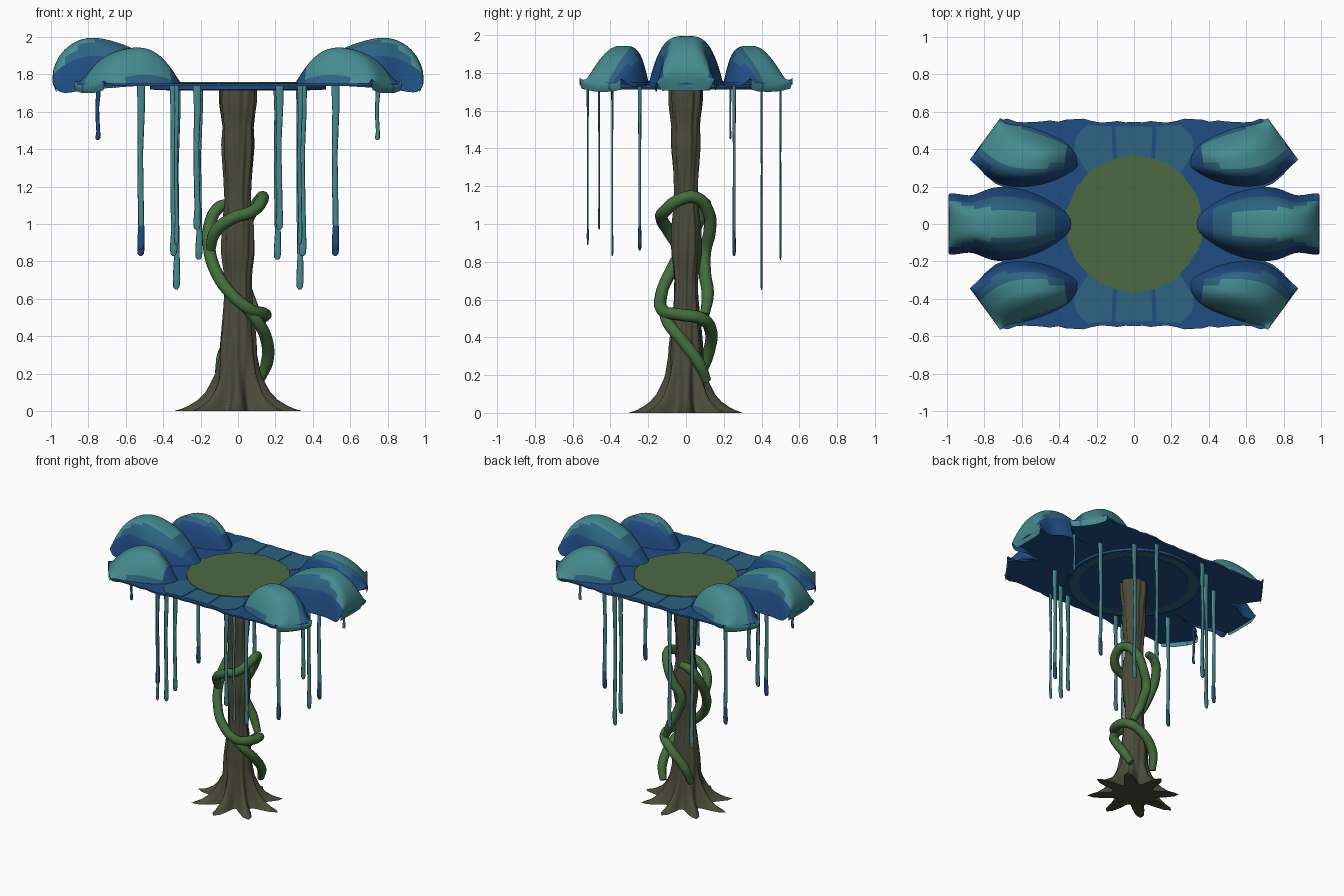
import bpy, math, random
from math import sin, cos, pi

if "Cube" in bpy.data.objects:
    bpy.data.objects.remove(bpy.data.objects["Cube"])
random.seed(4)


def mat(name, r, g, b):
    m = bpy.data.materials.new(name)
    m.diffuse_color = (r, g, b, 1)
    m.use_nodes = True
    m.node_tree.nodes["Principled BSDF"].inputs["Base Color"].default_value = m.diffuse_color
    return m


BARK = mat("bark", .072, .072, .043)
MOSS = mat("moss_green", .07, .145, .055)
VINE = mat("vine_green", .055, .155, .045)
TEAL = mat("teal", .058, .26, .28)
MID = mat("mid_blue", .026, .125, .22)
DARK = mat("dark_blue", .014, .075, .23)


def finish(name, verts, faces, mats, idx=None, smooth=True):
    me = bpy.data.meshes.new(name)
    me.from_pydata(verts, [], faces)
    for m in mats:
        me.materials.append(m)
    for i, p in enumerate(me.polygons):
        p.use_smooth = smooth and len(p.vertices) == 4
        if idx:
            p.material_index = idx[i]
    ob = bpy.data.objects.new(name, me)
    bpy.context.collection.objects.link(ob)
    return ob


def interp(table, z):
    for (z0, a), (z1, b) in zip(table, table[1:]):
        if z <= z1:
            return a + (b - a) * max(0, z - z0) / (z1 - z0)
    return table[-1][1]


def tube(name, rings, mats, idx_rule=None, caps=True):
    """Loft through rings of equal length."""
    n = len(rings[0])
    verts = [p for r in rings for p in r]
    faces, idx = [], []
    for i in range(len(rings) - 1):
        for j in range(n):
            k = (j + 1) % n
            faces.append((i*n + j, i*n + k, (i+1)*n + k, (i+1)*n + j))
            idx.append(idx_rule(rings[i][0][2]) if idx_rule else 0)
    if caps:
        faces += [tuple(range(n))[::-1], tuple(range(len(verts) - n, len(verts)))]
        idx += [0, idx[-1]]
    return finish(name, verts, faces, mats, idx)


def slab(name, outline, z0, z1, material):
    """Flat plate with the given outline."""
    n = len(outline)
    verts = [(x, y, z0) for x, y in outline] + [(x, y, z1) for x, y in outline]
    faces = [tuple(range(n))[::-1], tuple(range(n, 2*n))]
    faces += [(i, (i+1) % n, n + (i+1) % n, n + i) for i in range(n)]
    return finish(name, verts, faces, [material], smooth=False)


def circle(r, n=56, jitter=0):
    return [((r + random.uniform(-jitter, jitter)) * cos(2*pi*i/n),
             (r + random.uniform(-jitter, jitter)) * sin(2*pi*i/n)) for i in range(n)]


# trunk with knotty waist and star-shaped root flare
BODY = [(0, .10), (.2, .092), (.32, .095), (.45, .083), (.6, .068), (.72, .066), (.85, .083),
        (.97, .082), (1.12, .064), (1.25, .069), (1.42, .081), (1.52, .077), (1.64, .093), (1.74, .092)]
FLARE = [(0, .225), (.015, .18), (.03, .15), (.06, .105), (.1, .07), (.15, .045), (.2, .024), (.3, 0)]
levels = [0, .015, .03, .06, .1, .15, .2, .25, .3] + [.3 + 1.44*i/32 for i in range(1, 33)]
rings = []
N = 64
for z in levels:
    ring = []
    for j in range(N):
        t = 2*pi*j/N
        r = interp(BODY, z) * (1 + .05*sin(7*t + 4*z) + .04*sin(13*t - 6*z))
        r += interp(FLARE, z) * (.22 + .78*(.5 + .5*cos(8*t))**1.4)
        ring.append((1.05*r*cos(t), .93*r*sin(t), z))
    rings.append(ring)
tube("trunk", rings, [BARK], caps=False)
# flat star under the roots
star = [(0, 0, .001)] + [(x, y, .001) for x, y, z in rings[0]]
finish("trunk_base", star, [(0, 1 + (j + 1) % N, 1 + j) for j in range(N)], [BARK], smooth=False)

# climbing vines
VINES = {
    "vine_main": [(-.1, .08, .2), (-.07, .12, .32), (.04, .13, .44), (.13, .08, .5), (.14, -.03, .52),
                  (.07, -.12, .54), (-.04, -.13, .63), (-.12, -.08, .75), (-.155, -.01, .88),
                  (-.15, .06, 1.0), (-.1, .1, 1.09), (-.03, .11, 1.11)],
    "vine_lower": [(.12, .11, .17), (.155, .07, .26), (.155, -.01, .37), (.11, -.09, .47), (.03, -.125, .56)],
    "vine_upper": [(-.15, -.02, .84), (-.12, -.09, .96), (-.03, -.13, 1.03), (.08, -.11, 1.07),
                   (.13, -.03, 1.13), (.125, .05, 1.14), (.07, .12, 1.06), (.02, .125, .96),
                   (-.03, .1, .85), (0, .1, .74), (.05, .115, .63), (.1, .1, .52)],
}
for name, pts in VINES.items():
    cu = bpy.data.curves.new(name, 'CURVE')
    cu.dimensions = '3D'
    cu.bevel_depth = .033
    cu.bevel_resolution = 3
    cu.use_fill_caps = True
    sp = cu.splines.new('BEZIER')
    sp.bezier_points.add(len(pts) - 1)
    for i, (bp, p) in enumerate(zip(sp.bezier_points, pts)):
        bp.co = p
        bp.handle_left_type = bp.handle_right_type = 'AUTO'
        bp.radius = .75 if i in (0, len(pts) - 1) else 1
    cu.materials.append(VINE)
    bpy.context.collection.objects.link(bpy.data.objects.new(name, cu))

# canopy sheet: flat underside of the whole crown, ragged along front and back
edge = [(.045*i, .553 + random.uniform(-.012, .012)) for i in range(16)]
quarter = edge + [(.71, .555), (.865, .36), (.80, .265), (.74, .215), (.70, .20), (.78, .18),
                  (.85, .145), (.93, .14), (.975, .14)]
right = quarter + [(.985, 0)] + [(x, -y) for x, y in quarter[::-1]]
left = [(-x, y) for x, y in right[::-1] if x > 0]
slab("canopy_sheet", (right + left)[::-1], 1.738, 1.75, DARK)

# lighter patches painted on the sheet
for s in (1, -1):
    slab("sheet_patch_middle", [(-.09*s, .3*s), (.09*s, .3*s), (.1*s, .52*s), (-.1*s, .52*s)], 1.748, 1.753, MID)
    for m in (1, -1):
        pts = [(.11, .3), (.24, .26), (.32, .39), (.31, .47), (.25, .53), (.12, .52)]
        pts = [(x*m, y*s) for x, y in pts]
        slab("sheet_patch_side", pts if m*s < 0 else pts[::-1], 1.748, 1.753, MID)

# mossy centre and layered underside
slab("moss_disc", circle(.365, 64, .007), 1.745, 1.758, MOSS)
slab("under_ring", circle(.47), 1.72, 1.742, DARK)
slab("under_ring_band", circle(.45), 1.717, 1.722, MID)
slab("under_disc", circle(.385), 1.713, 1.719, DARK)

# petals: rows of (inner x, y, outer x, y, ridge height, edge height)
CORNER = [(.30, .30, .31, .38, 1.75, 1.74), (.38, .25, .35, .43, 1.85, 1.745),
          (.47, .215, .43, .47, 1.935, 1.75), (.58, .195, .52, .505, 1.95, 1.75),
          (.70, .20, .60, .53, 1.925, 1.74), (.79, .255, .66, .54, 1.875, 1.735),
          (.845, .315, .70, .555, 1.80, 1.735), (.885, .35, .72, .57, 1.735, 1.79),
          (.87, .34, .715, .555, 1.70, 1.72)]
MIDDLE = [(.33, -.04, .33, .04, 1.75, 1.74), (.42, -.11, .42, .11, 1.84, 1.74),
          (.52, -.165, .52, .165, 1.925, 1.74), (.65, -.2, .65, .2, 1.975, 1.74),
          (.77, -.2, .77, .2, 2.003, 1.735), (.86, -.145, .86, .145, 1.985, 1.72),
          (.93, -.16, .93, .16, 1.935, 1.71), (.975, -.165, .975, .165, 1.87, 1.72),
          (1.0, -.16, 1.0, .16, 1.79, 1.78), (.97, -.13, .97, .13, 1.705, 1.71)]
V = 16


def petal(name, rows, sx, sy, rule, p_in, p_out):
    verts, faces, idx = [], [], []
    for i, (xa, ya, xb, yb, zc, ze) in enumerate(rows):
        for j in range(V + 1):
            t = j / V
            v = 2*t - 1
            z = ze + (zc - ze) * (1 - abs(v)**(p_in if v < 0 else p_out))
            if j in (0, V) and i > 2:   # ruffled hem
                z += random.uniform(-.015, .012)
            verts.append((sx*(xa + (xb - xa)*t), sy*(ya + (yb - ya)*t), z))
    for i in range(len(rows) - 1):
        for j in range(V):
            a = i*(V + 1) + j
            f = (a, a + V + 1, a + V + 2, a + 1)
            faces.append(f if sx*sy > 0 else f[::-1])
            idx.append(rule(i, (2*j + 1)/V - 1))
    ob = finish(name, verts, faces, [TEAL, MID, DARK], idx)
    sub = ob.modifiers.new("smooth", 'SUBSURF')
    sub.levels = sub.render_levels = 2


def corner_rule(i, v):
    if v < -.7 + .05*abs(i - 4) or i == 0:
        return 2 if i < 7 else 0
    return 1 if v < -.42 or (i < 2 and v < -.1) or (v > .9 and i < 4) else 0


def middle_rule(i, v):
    a = abs(v)
    if i == 0 or (a > .8 and i < 8):
        return 2
    return 1 if i == 1 or a > (.4, .4, .4, .5, .6, .7, .8, 1, 1)[i - 1 if i > 0 else 0] else 0


for sx in (1, -1):
    petal("petal_middle", MIDDLE, sx, 1, middle_rule, 3.6, 3.6)
    for sy in (1, -1):
        petal("petal_corner", CORNER, sx, sy, corner_rule, 4.5, 2.2)


# hanging ribbons: (x, y, lowest z), mirrored left to right
def ribbon(x, y, zb, mats, wide=.021, deep=.006):
    rings = []
    prof = [(0, .35), (.012, .8), (.05, .95), (.15, .75), (.4, .75), (.6, .7), (.85, .9), (1, 1.05)]
    for f, w in prof:
        z = zb + (1.742 - zb)*f
        rings.append([(x + wide*w*cos(k*pi/4) + .003*sin(9*f), y + deep*w*sin(k*pi/4), z) for k in range(8)])
    tube("hanging_ribbon", rings, mats, lambda z: 1 if z < zb + .06 else 0)


for x, y, zb in [(.52, .255, .83), (.52, -.245, .86), (.33, .40, .65),
                 (.345, -.39, .83), (.21, .50, .81), (.22, -.46, .97)]:
    for s in (1, -1):
        ribbon(s*x, y, zb, [TEAL, DARK if x > .5 else TEAL], deep=.01 if x > .5 else .006)
for s in (1, -1):
    ribbon(s*.33, -.52, .89, [TEAL, TEAL], .014)
ribbon(.745, .235, 1.45, [TEAL, TEAL], .014)
ribbon(-.75, -.24, 1.45, [DARK, DARK], .014)
